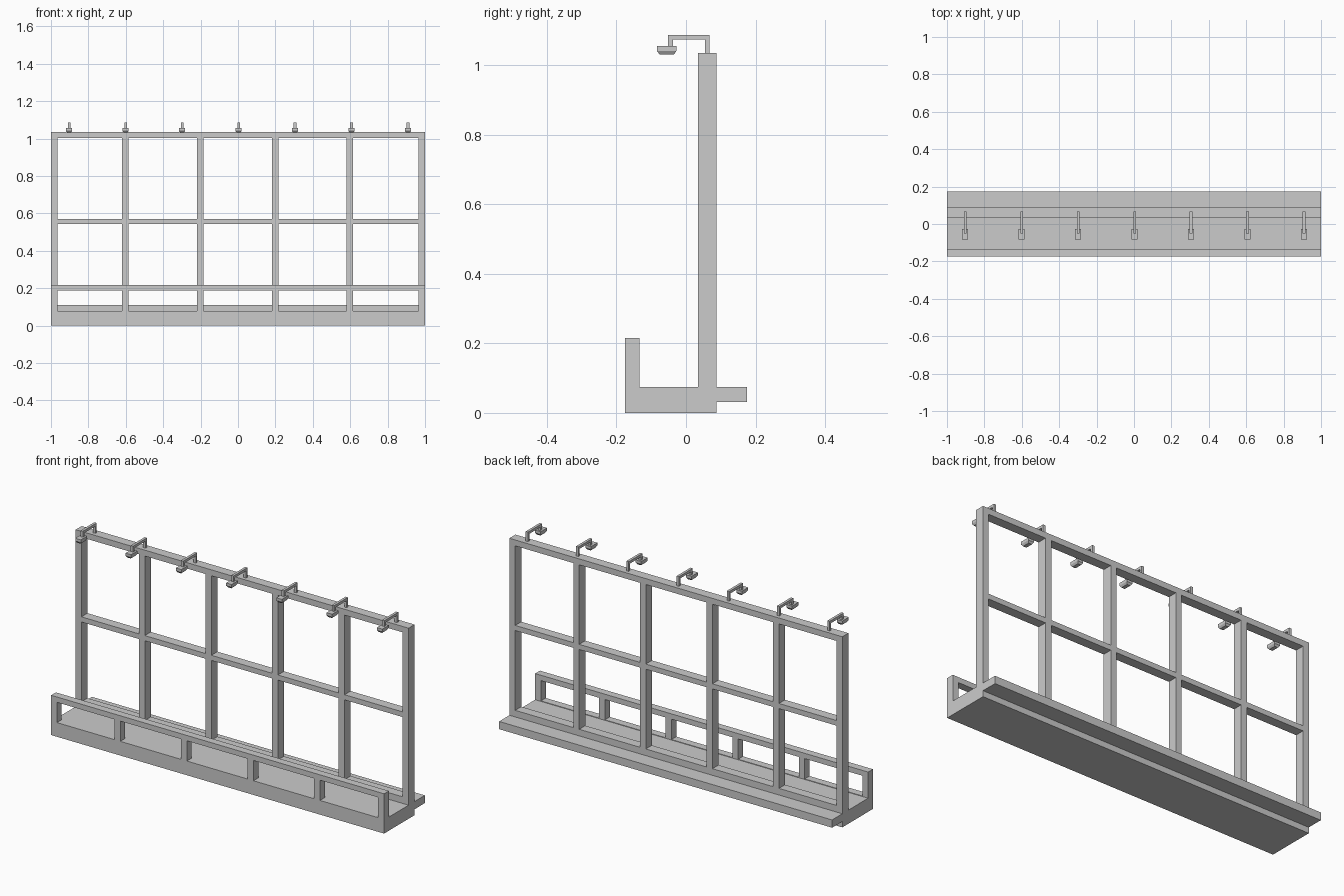
import bpy, bmesh

if "Cube" in bpy.data.objects:
    bpy.data.objects.remove(bpy.data.objects["Cube"])


def finish(bm, name):
    bmesh.ops.recalc_face_normals(bm, faces=bm.faces[:])
    mesh = bpy.data.meshes.new(name)
    bm.to_mesh(mesh)
    bm.free()
    ob = bpy.data.objects.new(name, mesh)
    bpy.context.collection.objects.link(ob)
    return ob


def prism(bm, profile, x0, x1):
    """Extrude a closed (y, z) profile along x."""
    face = bm.faces.new([bm.verts.new((x0, y, z)) for y, z in profile])
    out = bmesh.ops.extrude_face_region(bm, geom=[face], use_keep_orig=True)
    verts = [g for g in out["geom"] if isinstance(g, bmesh.types.BMVert)]
    bmesh.ops.translate(bm, verts=verts, vec=(x1 - x0, 0, 0))


def lattice(name, xs, zs, y0, y1):
    """Solid panel on a grid; cells between bars (odd column and odd row) stay open."""
    bm = bmesh.new()
    grid = [[bm.verts.new((x, y0, z)) for z in zs] for x in xs]
    for i in range(len(xs) - 1):
        for j in range(len(zs) - 1):
            if i % 2 == 0 or j % 2 == 0:
                bm.faces.new((grid[i][j], grid[i + 1][j],
                              grid[i + 1][j + 1], grid[i][j + 1]))
    out = bmesh.ops.extrude_face_region(bm, geom=bm.faces[:], use_keep_orig=True)
    verts = [g for g in out["geom"] if isinstance(g, bmesh.types.BMVert)]
    bmesh.ops.translate(bm, verts=verts, vec=(0, y1 - y0, 0))
    return finish(bm, name)


# Shared bar positions: two end posts and four dividers
BAR = 0.035
bars = [-1.0]
bars += [c - BAR / 2 for c in (-0.602, -0.202, 0.198, 0.598)]
bars += [1.0 - BAR]
xs = [x for b in bars for x in (b, b + BAR)]

# Tall back frame and low front railing
lattice("back_frame", xs, [0.0, 0.11, 1.003, 1.035][:2] + [0.543, 0.571, 1.003, 1.035],
        0.035, 0.087)
lattice("front_railing", xs, [0.0, 0.077, 0.187, 0.216], -0.175, -0.134)

# Floor between them
bm = bmesh.new()
prism(bm, [(-0.134, 0), (0.035, 0), (0.035, 0.074), (-0.134, 0.074)], -1, 1)
finish(bm, "walkway_floor")

# Rear ledge
bm = bmesh.new()
prism(bm, [(0.087, 0.032), (0.175, 0.032), (0.175, 0.074), (0.087, 0.074)], -1, 1)
finish(bm, "rear_ledge")

# Row of overhead lamps: bent arm and tapered head
arm = [(0.067, 1.035), (0.067, 1.087), (-0.052, 1.087), (-0.052, 1.055),
       (-0.038, 1.055), (-0.038, 1.073), (0.055, 1.073), (0.055, 1.035)]
rings = [(0.0165, -0.083, -0.028, 1.055), (0.0165, -0.083, -0.028, 1.040),
         (0.010, -0.076, -0.035, 1.030)]
for n in range(7):
    x = 0.003 + 0.302 * (n - 3)
    bm = bmesh.new()
    prism(bm, arm, x - 0.007, x + 0.007)
    finish(bm, f"lamp_arm_{n + 1}")

    bm = bmesh.new()
    loops = [[bm.verts.new(p) for p in ((x - w, a, z), (x + w, a, z),
                                        (x + w, b, z), (x - w, b, z))]
             for w, a, b, z in rings]
    for lo, hi in zip(loops, loops[1:]):
        for k in range(4):
            m = (k + 1) % 4
            bm.faces.new((lo[k], lo[m], hi[m], hi[k]))
    bm.faces.new(loops[0])
    bm.faces.new(loops[-1])
    finish(bm, f"lamp_head_{n + 1}")
